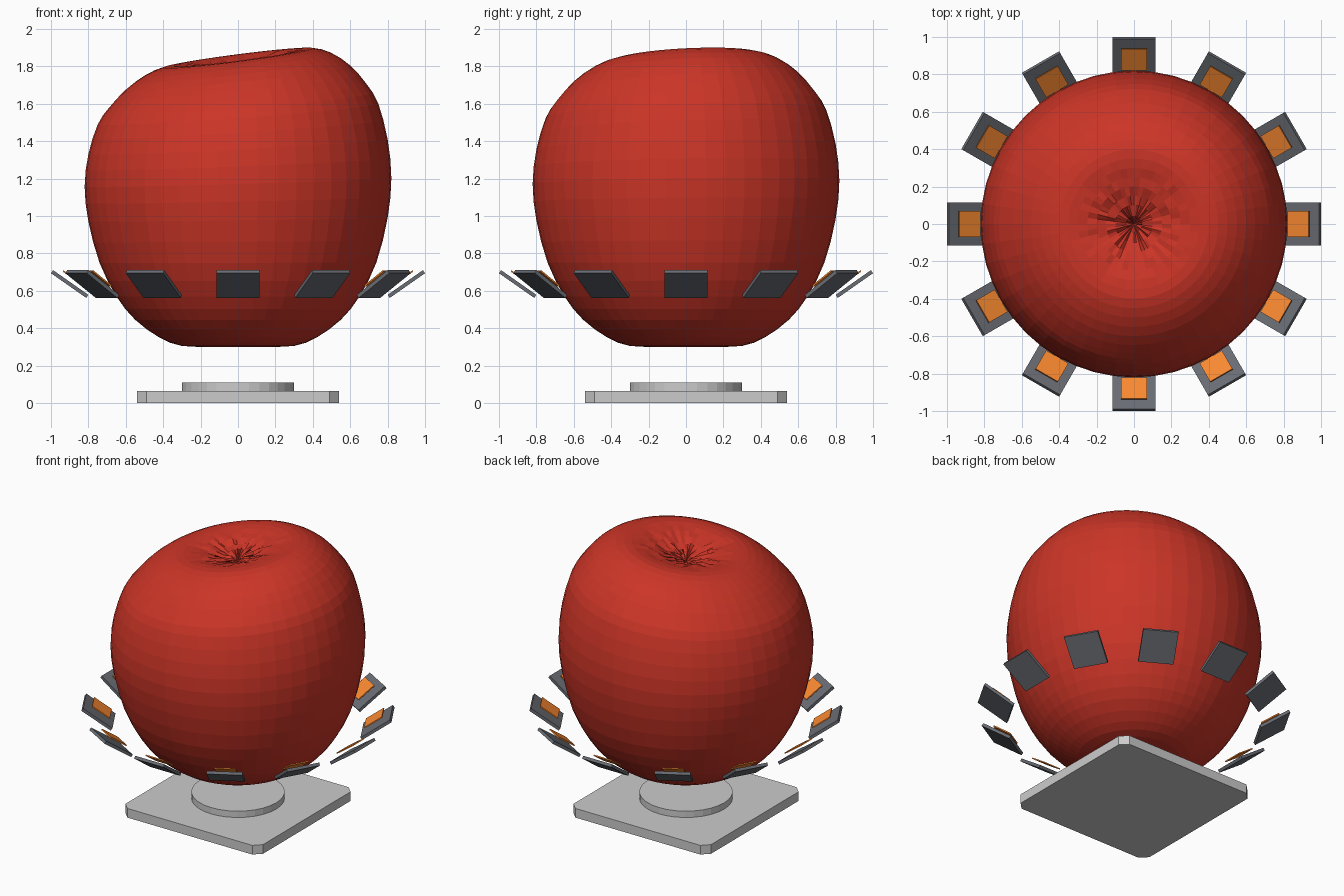
import bpy, bmesh, math, random
from mathutils import Matrix

if "Cube" in bpy.data.objects:
    bpy.data.objects.remove(bpy.data.objects["Cube"])

random.seed(4)


def material(name, color):
    m = bpy.data.materials.new(name)
    m.diffuse_color = color
    m.use_nodes = True
    m.node_tree.nodes["Principled BSDF"].inputs["Base Color"].default_value = m.diffuse_color
    return m


def finish(bm, name, mat=None):
    bmesh.ops.recalc_face_normals(bm, faces=bm.faces)
    me = bpy.data.meshes.new(name)
    bm.to_mesh(me)
    bm.free()
    ob = bpy.data.objects.new(name, me)
    bpy.context.collection.objects.link(ob)
    if mat:
        me.materials.append(mat)
    return ob


def prism(name, pts, z0, z1):
    bm = bmesh.new()
    face = bm.faces.new([bm.verts.new((x, y, z0)) for x, y in pts])
    top = bmesh.ops.extrude_face_region(bm, geom=[face])["geom"]
    for v in top:
        if isinstance(v, bmesh.types.BMVert):
            v.co.z = z1
    return finish(bm, name)


def smooth_profile(pts, steps):
    # Catmull-Rom interpolation between profile points
    out = []
    for i in range(len(pts) - 1):
        p = [pts[max(0, min(len(pts) - 1, i + k))] for k in (-1, 0, 1, 2)]
        for s in range(steps):
            t = s / steps
            out.append([0.5 * (2 * b + (c - a) * t + (2 * a - 5 * b + 4 * c - d) * t * t
                               + (3 * b - a - 3 * c + d) * t ** 3) for a, b, c, d in zip(*p)])
    return out + [list(pts[-1])]


red = material("red", (0.60, 0.035, 0.02, 1))
orange = material("orange", (0.95, 0.25, 0.03, 1))
dark = material("slate", (0.14, 0.15, 0.17, 1))

# Base plate with cut corners, and round pedestal
a, b = 0.54, 0.49
prism("base_plate", [(a, -b), (a, b), (b, a), (-b, a), (-a, b), (-a, -b), (-b, -a), (b, -a)], 0, 0.065)
prism("base_disc", [(0.3 * math.cos(math.tau * i / 32), 0.3 * math.sin(math.tau * i / 32))
                    for i in range(32)], 0.065, 0.11)

# Apple body: revolved profile, leaning at the top, with a wrinkled dimple
profile = [(0, 0.33), (0.15, 0.305), (0.3, 0.305), (0.42, 0.35), (0.55, 0.445), (0.65, 0.57),
           (0.74, 0.75), (0.80, 0.98), (0.82, 1.18), (0.80, 1.37), (0.75, 1.545), (0.69, 1.64),
           (0.6, 1.74), (0.5, 1.81), (0.4, 1.845), (0.3, 1.84), (0.2, 1.815), (0.1, 1.78), (0, 1.75)]
rings = smooth_profile(profile, 2)
N = 48
bm = bmesh.new()


def body_point(r, z, ang):
    x, y = r * math.cos(ang), r * math.sin(ang)
    w = max(0, (z - 0.6) / 1.25) ** 2
    dz = w * (0.13 * x + 0.05 * y)
    if z > 1.7 and r < 0.36:
        dz += random.uniform(-1, 1) * 0.018 * (1 - r / 0.36)
    return bm.verts.new((x, y, z + dz))


loops = [[body_point(r, z, math.tau * i / N) for i in range(N)] for r, z in rings[1:-1]]
for lo, hi in zip(loops, loops[1:]):
    for i in range(N):
        j = (i + 1) % N
        bm.faces.new((lo[i], lo[j], hi[j], hi[i]))
for loop, (r, z) in ((loops[0], rings[0]), (loops[-1], rings[-1])):
    tip = body_point(r, z, 0)
    for i in range(N):
        bm.faces.new((loop[i], loop[(i + 1) % N], tip))
finish(bm, "apple_body", red)


# Ring of twelve tilted tiles, each with a raised orange pad
def tile(name, size, thick, lift, ang, mat):
    bm = bmesh.new()
    m = (Matrix.Rotation(ang, 4, 'Z') @ Matrix.Translation((0.9, 0, 0.636))
         @ Matrix.Rotation(math.radians(-35), 4, 'Y') @ Matrix.Translation((0, 0, lift))
         @ Matrix.Diagonal((size, size, thick, 1)))
    bmesh.ops.create_cube(bm, size=1, matrix=m)
    finish(bm, name, mat)


for k in range(12):
    ang = k * math.tau / 12
    tile(f"tile_{k}", 0.23, 0.02, 0, ang, dark)
    tile(f"tile_pad_{k}", 0.138, 0.008, 0.037, ang, orange)
